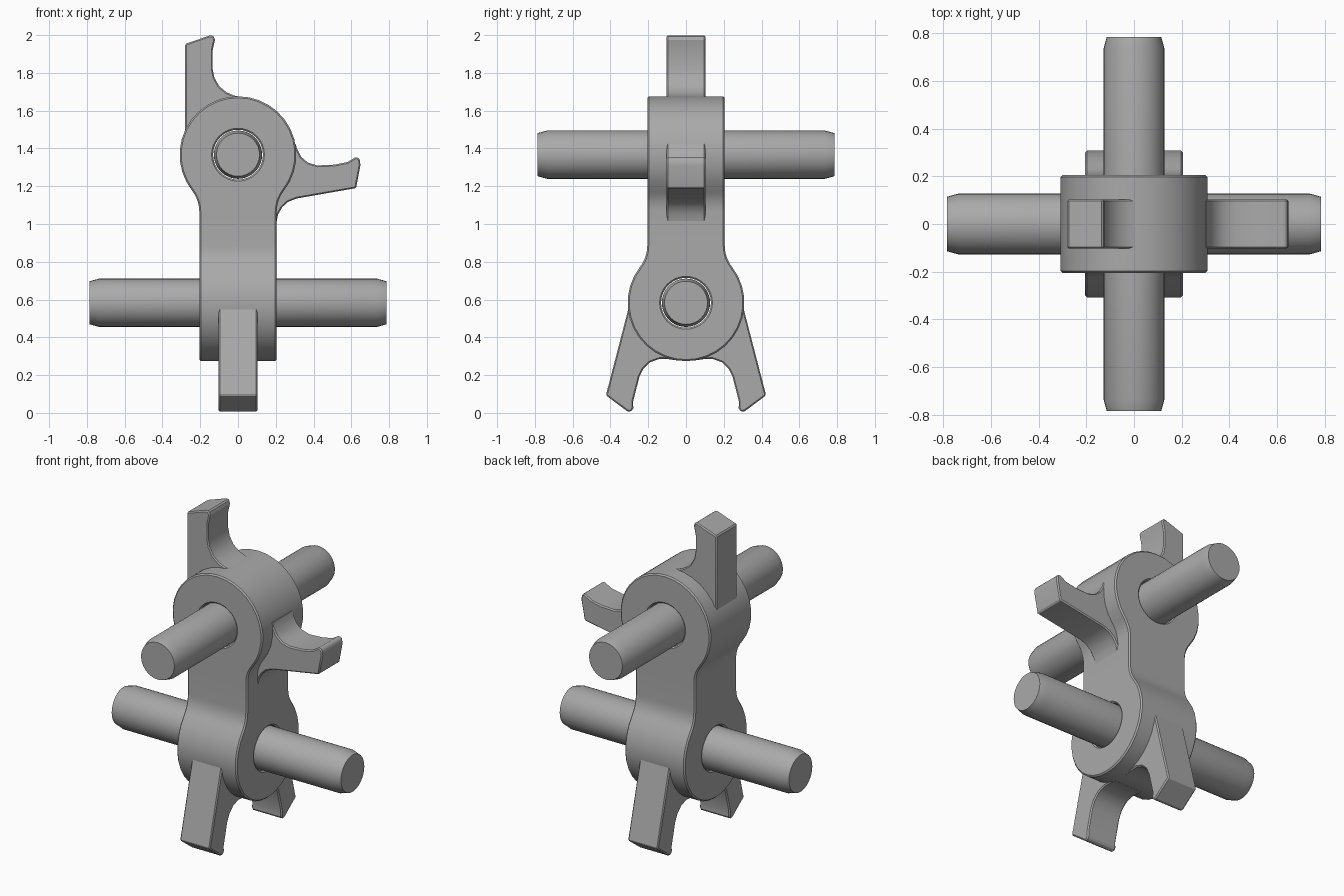
import bpy, bmesh
from math import sin, cos, pi, atan2, sqrt, radians
from mathutils import Vector

cube = bpy.data.objects.get("Cube")
if cube:
    bpy.data.objects.remove(cube, do_unlink=True)

steel = bpy.data.materials.new("grey steel")
steel.use_nodes = True
colour = (0.4, 0.4, 0.4, 1)
steel.diffuse_color = colour
steel.node_tree.nodes["Principled BSDF"].inputs["Base Color"].default_value = colour

TOP, LOW = 1.367, 0.583      # heights of the two hub axes
HUB, HALF = 0.309, 0.205     # hub radius, half width of the shank
FILLET = 0.18                # neck fillet radius


def link(name, bm):
    bmesh.ops.recalc_face_normals(bm, faces=bm.faces)
    mesh = bpy.data.meshes.new(name)
    bm.to_mesh(mesh)
    bm.free()
    obj = bpy.data.objects.new(name, mesh)
    bpy.context.collection.objects.link(obj)
    mesh.materials.append(steel)
    return obj


def place(axis, u, z, d):
    """Point on a profile (u, z), moved d along the extrusion axis."""
    return Vector((u, d, z)) if axis == "Y" else Vector((d, u, z))


def prism(name, points, axis, half):
    bm = bmesh.new()
    face = bm.faces.new([bm.verts.new(place(axis, u, z, -half)) for u, z in points])
    out = bmesh.ops.extrude_face_region(bm, geom=[face])
    moved = [v for v in out["geom"] if isinstance(v, bmesh.types.BMVert)]
    bmesh.ops.translate(bm, verts=moved, vec=place(axis, 0, 0, 2 * half))
    return link(name, bm)


def rod(name, axis, z, half, radius, chamfer=(0, 0)):
    bm = bmesh.new()
    length, inset = chamfer
    stations = [(-half, radius - inset), (half, radius - inset)]
    if length:
        stations[1:1] = [(-half + length, radius), (half - length, radius)]
    rings = []
    for d, r in stations:
        rings.append([bm.verts.new(place(axis, r * cos(pi * i / 16), z + r * sin(pi * i / 16), d))
                      for i in range(32)])
    for a, b in zip(rings, rings[1:]):
        for i in range(32):
            j = (i + 1) % 32
            bm.faces.new((a[i], a[j], b[j], b[i]))
    bm.faces.new(rings[0])
    bm.faces.new(rings[-1])
    return link(name, bm)


def apply(obj, kind, **settings):
    mod = obj.modifiers.new(kind, kind)
    for key, value in settings.items():
        setattr(mod, key, value)
    bpy.ops.object.select_all(action="DESELECT")
    bpy.context.view_layer.objects.active = obj
    obj.select_set(True)
    bpy.ops.object.modifier_apply(modifier=mod.name)


def combine(obj, tool, operation):
    apply(obj, "BOOLEAN", object=tool, operation=operation, solver="EXACT")
    bpy.data.objects.remove(tool, do_unlink=True)


def finish(obj, bevel=0.0):
    if bevel:
        apply(obj, "BEVEL", width=bevel, segments=1, limit_method="ANGLE",
              angle_limit=radians(35), use_clamp_overlap=False)
    bpy.ops.object.select_all(action="DESELECT")
    bpy.context.view_layer.objects.active = obj
    obj.select_set(True)
    bpy.ops.object.shade_smooth_by_angle(angle=radians(30))


def link_outline(centre, sign):
    """Round hub flowing through a fillet into a long straight shank."""
    cu = HALF + FILLET
    drop = sqrt((HUB + FILLET) ** 2 - cu ** 2)
    neck = atan2(drop, cu)
    half = []
    for i in range(13):                       # hub arc, crown to neck
        a = pi / 2 - (pi / 2 + neck) * i / 12
        half.append((HUB * cos(a), HUB * sin(a)))
    for i in range(1, 6):                     # fillet into the shank
        a = pi - neck + neck * i / 5
        half.append((cu + FILLET * cos(a), -drop + FILLET * sin(a)))
    half.append((HALF, -1.3))
    full = half + [(-u, z) for u, z in reversed(half[1:])]
    return [(u, centre + sign * z) for u, z in full]


# Body: two crossed hub-and-shank shapes, with a bore through each hub
body = prism("crossed_link_body", link_outline(TOP, 1), "Y", 0.5)
combine(body, prism("cross_shape", link_outline(LOW, -1), "X", 0.5), "INTERSECT")
for axis, z in (("Y", TOP), ("X", LOW)):
    combine(body, rod("bore_cutter", axis, z, 0.6, 0.132), "DIFFERENCE")
finish(body, 0.008)

# Hinge pins
finish(rod("upper_pin", "Y", TOP, 0.785, 0.128, (0.05, 0.014)))
finish(rod("lower_pin", "X", LOW, 0.785, 0.128, (0.05, 0.014)))

# Horns on the upper hub
upright = [(-0.28, 1.47), (-0.28, 1.953), (-0.15, 1.998), (-0.13, 1.998), (-0.122, 1.975),
           (-0.134, 1.92), (-0.134, 1.82), (-0.125, 1.775), (-0.1, 1.73), (-0.06, 1.697),
           (-0.02, 1.68), (0.02, 1.672), (-0.05, 1.56), (-0.2, 1.45)]
side = [(0.2, 0.99), (0.212, 1.05), (0.235, 1.09), (0.265, 1.117), (0.31, 1.135),
        (0.625, 1.19), (0.648, 1.31), (0.645, 1.345), (0.625, 1.355), (0.58, 1.328),
        (0.51, 1.314), (0.42, 1.31), (0.37, 1.325), (0.335, 1.355), (0.312, 1.4),
        (0.303, 1.43), (0.22, 1.38), (0.17, 1.1)]
finish(prism("upright_horn", upright, "Y", 0.103), 0.007)
finish(prism("side_horn", side, "Y", 0.103), 0.007)

# Mirrored pair of horns under the lower hub
foot = [(0.303, 0.56), (0.424, 0.093), (0.31, 0.008), (0.29, 0.006), (0.279, 0.025),
        (0.28, 0.06), (0.247, 0.19), (0.225, 0.235), (0.19, 0.268), (0.14, 0.286),
        (0.09, 0.284), (0.04, 0.277), (0.07, 0.36), (0.2, 0.5)]
for name, s in (("front_foot_horn", -1), ("back_foot_horn", 1)):
    finish(prism(name, [(s * u, z) for u, z in foot], "X", 0.103), 0.007)
